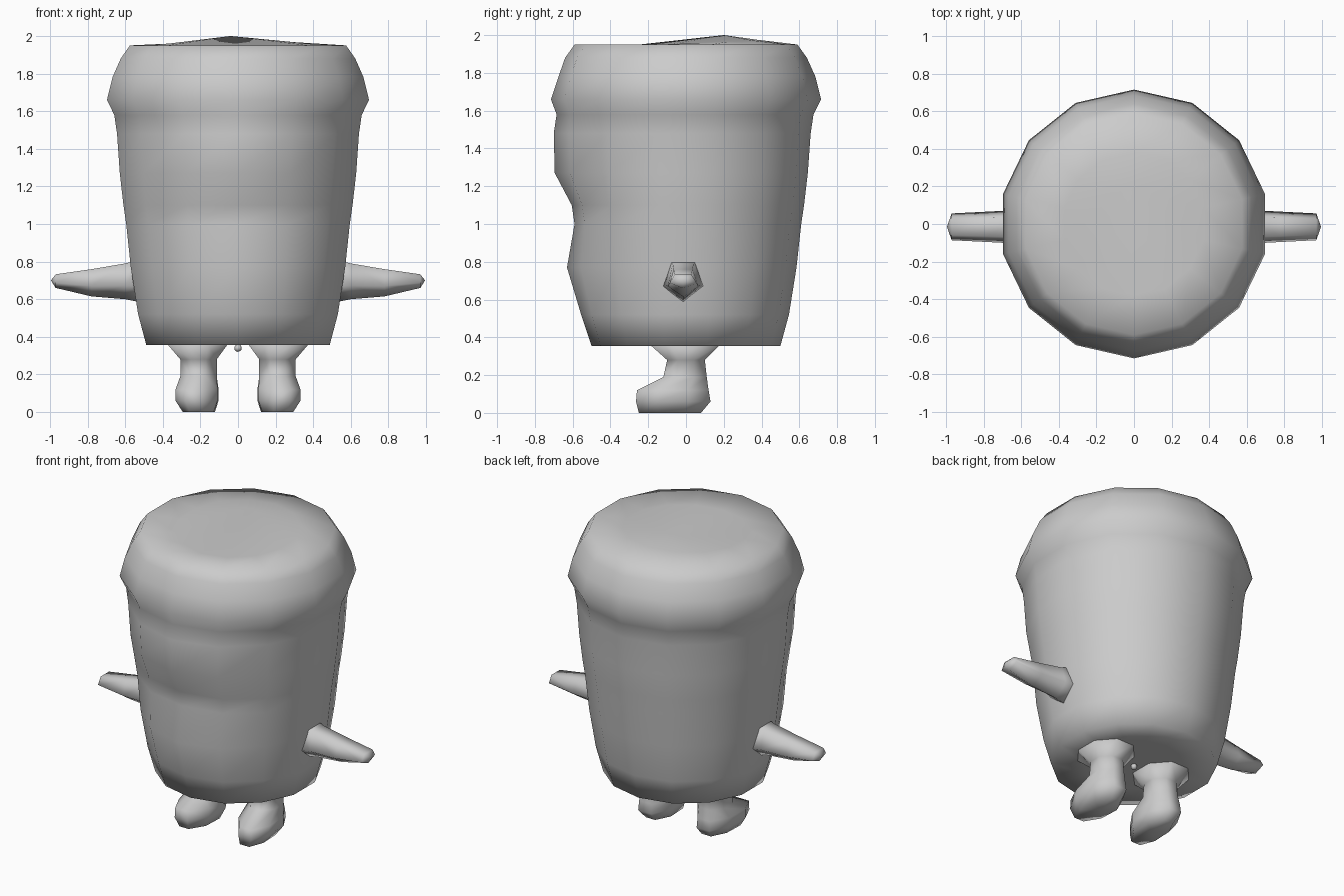
import bpy, bmesh
from math import sin, cos, pi
from mathutils import Vector

if "Cube" in bpy.data.objects:
    bpy.data.objects.remove(bpy.data.objects["Cube"])

grey = bpy.data.materials.new("plain_grey")
grey.use_nodes = True
grey.diffuse_color = (0.6, 0.6, 0.6, 1)
grey.node_tree.nodes["Principled BSDF"].inputs["Base Color"].default_value = (0.6, 0.6, 0.6, 1)


def finish(name, bm):
    """Turn a bmesh into a smooth grey object."""
    bmesh.ops.recalc_face_normals(bm, faces=bm.faces)
    for f in bm.faces:
        f.smooth = True
    mesh = bpy.data.meshes.new(name)
    bm.to_mesh(mesh)
    bm.free()
    mesh.materials.append(grey)
    bpy.context.collection.objects.link(bpy.data.objects.new(name, mesh))


def loft(name, rings, start, end):
    """Skin a list of point rings and close both ends with a fan to a point."""
    bm = bmesh.new()
    loops = [[bm.verts.new(p) for p in ring] for ring in rings]
    n = len(loops[0])
    for a, b in zip(loops, loops[1:]):
        for i in range(n):
            j = (i + 1) % n
            bm.faces.new((a[i], a[j], b[j], b[i]))
    for loop, tip in ((loops[0], start), (loops[-1], end)):
        centre = bm.verts.new(tip)
        for i in range(n):
            bm.faces.new((loop[i], loop[(i + 1) % n], centre))
    finish(name, bm)


# Body: tapered barrel with brow, belly and a heavy rim (height, radius, front swelling)
SIDES = 14
profile = [
    (0.355, 0.30, 0), (0.355, 0.50, 0), (0.52, 0.545, 0.01), (0.77, 0.585, 0.045),
    (1.0, 0.61, -0.02), (1.1, 0.625, -0.02), (1.27, 0.645, 0.05), (1.48, 0.66, 0.04),
    (1.58, 0.675, 0.01), (1.66, 0.715, 0), (1.78, 0.685, -0.01), (1.88, 0.64, 0),
    (1.95, 0.59, 0), (1.955, 0.38, 0),
]
body = []
for z, r, swell in profile:
    ring = []
    for i in range(SIDES):
        a = 2 * pi * i / SIDES
        front = max(0, cos(a)) ** 3
        ring.append(Vector((r * sin(a), -(r + swell * front) * cos(a), z)))
    body.append(ring)
# Low hump on the lid, shallow dip towards the front
for p in body[-1]:
    p.z += 0.02 * p.y / 0.38
loft("body", body, (0, 0, 0.355), (-0.04, 0.2, 2.0))

# Arms: five-sided tapering stubs flaring where they meet the body
# (distance out, middle height, half depth, half height)
arm_rings = [(0.50, 0.71, 0.13, 0.13), (0.60, 0.705, 0.095, 0.105),
             (0.78, 0.695, 0.085, 0.08), (0.97, 0.70, 0.075, 0.04)]
for side, name in ((1, "left_arm"), (-1, "right_arm")):
    rings = []
    for x, z, depth, height in arm_rings:
        rings.append([(side * x, -0.015 + depth * sin(2 * pi * k / 5),
                       z - height * cos(2 * pi * k / 5)) for k in range(5)])
    loft(name, rings, (side * 0.48, 0, 0.71), (side * 0.995, -0.015, 0.70))

# Legs: short columns with flared tops and feet pointing forwards and outwards
# (height, inner x, outer x, front y, back y)
leg_rings = [(0.0, 0.12, 0.29, -0.25, 0.08), (0.06, 0.10, 0.33, -0.265, 0.13),
             (0.12, 0.10, 0.33, -0.26, 0.12), (0.19, 0.11, 0.31, -0.12, 0.11),
             (0.28, 0.11, 0.31, -0.10, 0.10), (0.36, 0.05, 0.38, -0.19, 0.18)]
for side, name in ((1, "left_leg"), (-1, "right_leg")):
    rings = []
    for z, inner, outer, front, back in leg_rings:
        cx, cy = (inner + outer) / 2, (front + back) / 2
        rx, ry = (outer - inner) / 2, (back - front) / 2
        ring = []
        for k in range(8):
            a = 2 * pi * (k + 0.5) / 8
            x = cx + rx * 1.05 * sin(a)
            y = cy - ry * 1.08 * cos(a)
            turn = 0.12 * max(0, -y - 0.1)
            ring.append((side * (x + turn), y, z))
        rings.append(ring)
    loft(name, rings, (side * 0.2, -0.08, 0), (side * 0.21, 0, 0.37))

# Small bead under the body
bm = bmesh.new()
bmesh.ops.create_icosphere(bm, subdivisions=2, radius=0.02)
bmesh.ops.translate(bm, verts=bm.verts, vec=(0, 0, 0.34))
finish("under_bead", bm)
